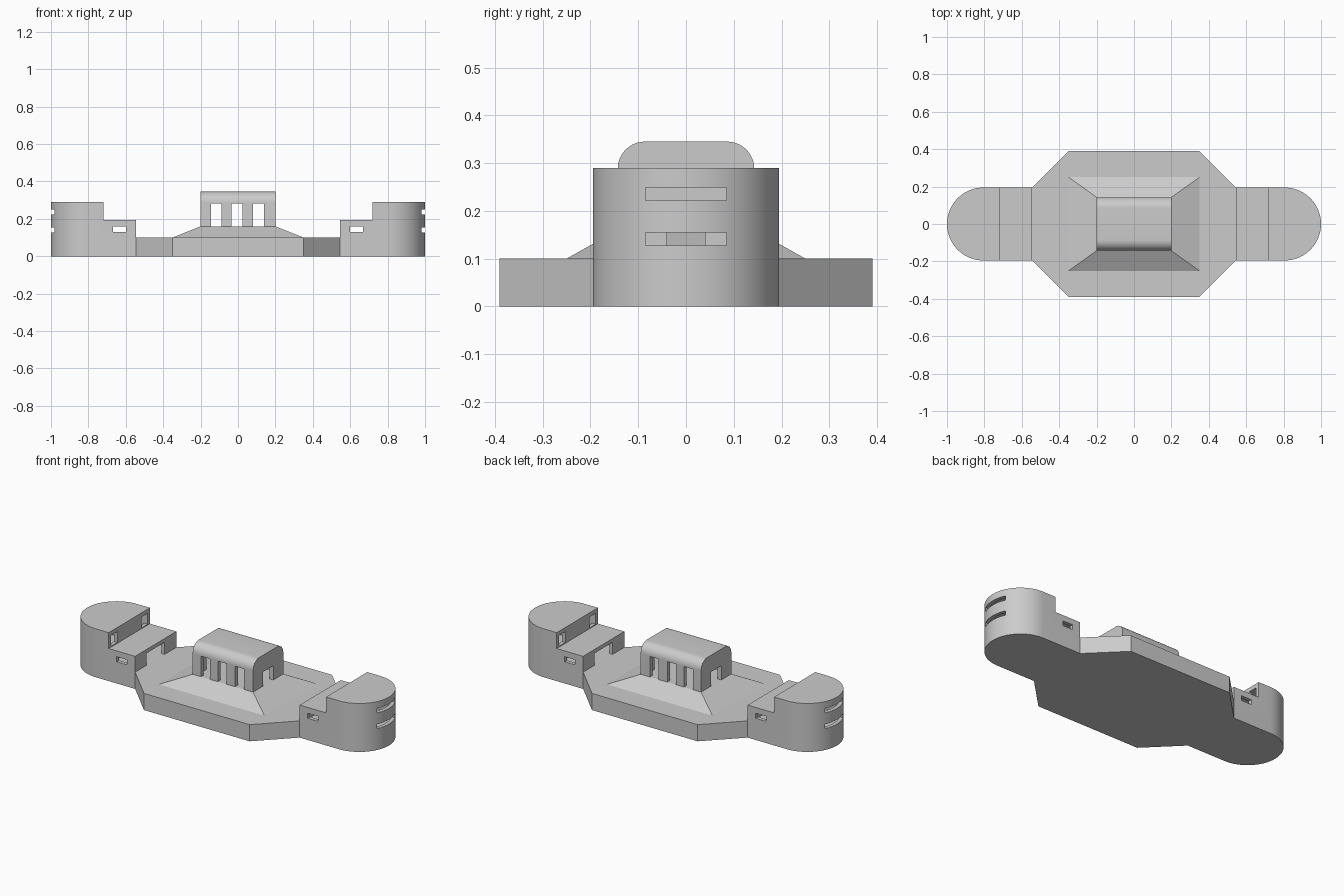
import bpy, bmesh
from math import sin, cos, pi, radians

if "Cube" in bpy.data.objects:
    bpy.data.objects.remove(bpy.data.objects["Cube"])


def prism(name, pts, a, b, axis='z', top=None):
    """Extrude a 2D outline from a to b along z (xy outline) or x (yz outline)."""
    bm = bmesh.new()

    def place(p, h):
        return (p[0], p[1], h) if axis == 'z' else (h, p[0], p[1])
    lo = [bm.verts.new(place(p, a)) for p in pts]
    hi = [bm.verts.new(place(p, b)) for p in (top or pts)]
    bm.faces.new(lo)
    bm.faces.new(hi)
    n = len(pts)
    for i in range(n):
        j = (i + 1) % n
        bm.faces.new((lo[i], lo[j], hi[j], hi[i]))
    bmesh.ops.recalc_face_normals(bm, faces=bm.faces)
    me = bpy.data.meshes.new(name)
    bm.to_mesh(me)
    bm.free()
    ob = bpy.data.objects.new(name, me)
    bpy.context.collection.objects.link(ob)
    return ob


def rect(x0, x1, y0, y1):
    return [(x0, y0), (x1, y0), (x1, y1), (x0, y1)]


def box(x0, x1, y0, y1, z0, z1):
    return prism("cutter", rect(x0, x1, y0, y1), z0, z1)


def cut(ob, cutters):
    """Subtract every cutter, bake the result and delete the cutters."""
    for c in cutters:
        c.hide_render = True
        m = ob.modifiers.new("cut", 'BOOLEAN')
        m.operation, m.solver, m.object = 'DIFFERENCE', 'EXACT', c
    dg = bpy.context.evaluated_depsgraph_get()
    me = bpy.data.meshes.new_from_object(ob.evaluated_get(dg))
    ob.modifiers.clear()
    ob.data = me
    for c in cutters:
        bpy.data.objects.remove(c)


def smooth(ob):
    bpy.ops.object.select_all(action='DESELECT')
    ob.select_set(True)
    bpy.context.view_layer.objects.active = ob
    bpy.ops.object.shade_smooth_by_angle(angle=radians(30))


def d_shape(s, x0, r, cx=0.805, n=32):
    """Straight inner end at x0, half-round outer end; s mirrors in x."""
    arc = [(s * (cx + r * cos(t)), r * sin(t))
           for t in (-pi / 2 + pi * i / n for i in range(n + 1))]
    return [(s * x0, -r)] + arc + [(s * x0, r)]


# Octagonal deck
prism("deck", [(-.35, -.39), (.35, -.39), (.545, -.195), (.545, .195),
               (.35, .39), (-.35, .39), (-.545, .195), (-.545, -.195)], 0, .1)

# Sloped plinth under the pavilion
prism("plinth", rect(-.35, .35, -.25, .25), .1, .16, top=rect(-.2, .2, -.143, .143))

# Pavilion with rounded roof edges
w, top_z, r = .143, .345, .057
prof = [(-w, .16), (w, .16)]
for cy, start in ((w - r, 0), (r - w, pi / 2)):
    prof += [(cy + r * cos(start + pi / 2 * i / 10),
              top_z - r + r * sin(start + pi / 2 * i / 10)) for i in range(11)]
pavilion = prism("pavilion", prof, -.2, .2, 'x')
cutters = [box(-.175, .175, -.118, .118, .15, .29),
           box(-.3, .3, -.048, .048, .145, .245)]
cutters += [box(x - .029, x + .029, -.3, .3, .14, .283) for x in (-.116, -.005, .11)]
cut(pavilion, cutters)
smooth(pavilion)

for s, side in ((-1, "left"), (1, "right")):
    def sbox(x0, x1, *rest):
        return box(*sorted((s * x0, s * x1)), *rest)

    # Solid rounded footing
    smooth(prism(side + "_footing", d_shape(s, .545, .195), 0, .1))

    # Tall rounded tower: hollow, two outer slits, doors on the inner wall
    tower = prism(side + "_tower", d_shape(s, .72, .195), .1, .29)
    cutters = [prism("cutter", d_shape(s, .742, .173), .09, .268),
               sbox(.9, 1.1, -.085, .085, .222, .249),
               sbox(.9, 1.1, -.085, .085, .128, .155),
               sbox(.65, .8, -.04, .04, .08, .175)]
    cutters += [sbox(.65, .8, y - .03, y + .03, .2, .27 - .005) for y in (-.143, .143)]
    cut(tower, cutters)
    smooth(tower)

    # Low front room: hollow, wide doorway, small side windows
    room = prism(side + "_low_room", rect(*sorted((s * .545, s * .72)), -.195, .195), .1, .195)
    cut(room, [sbox(.567, .74, -.173, .173, .09, .178),
               sbox(.5, .6, -.085, .085, .08, .172),
               sbox(.598, .667, -.3, .3, .13, .16)])
